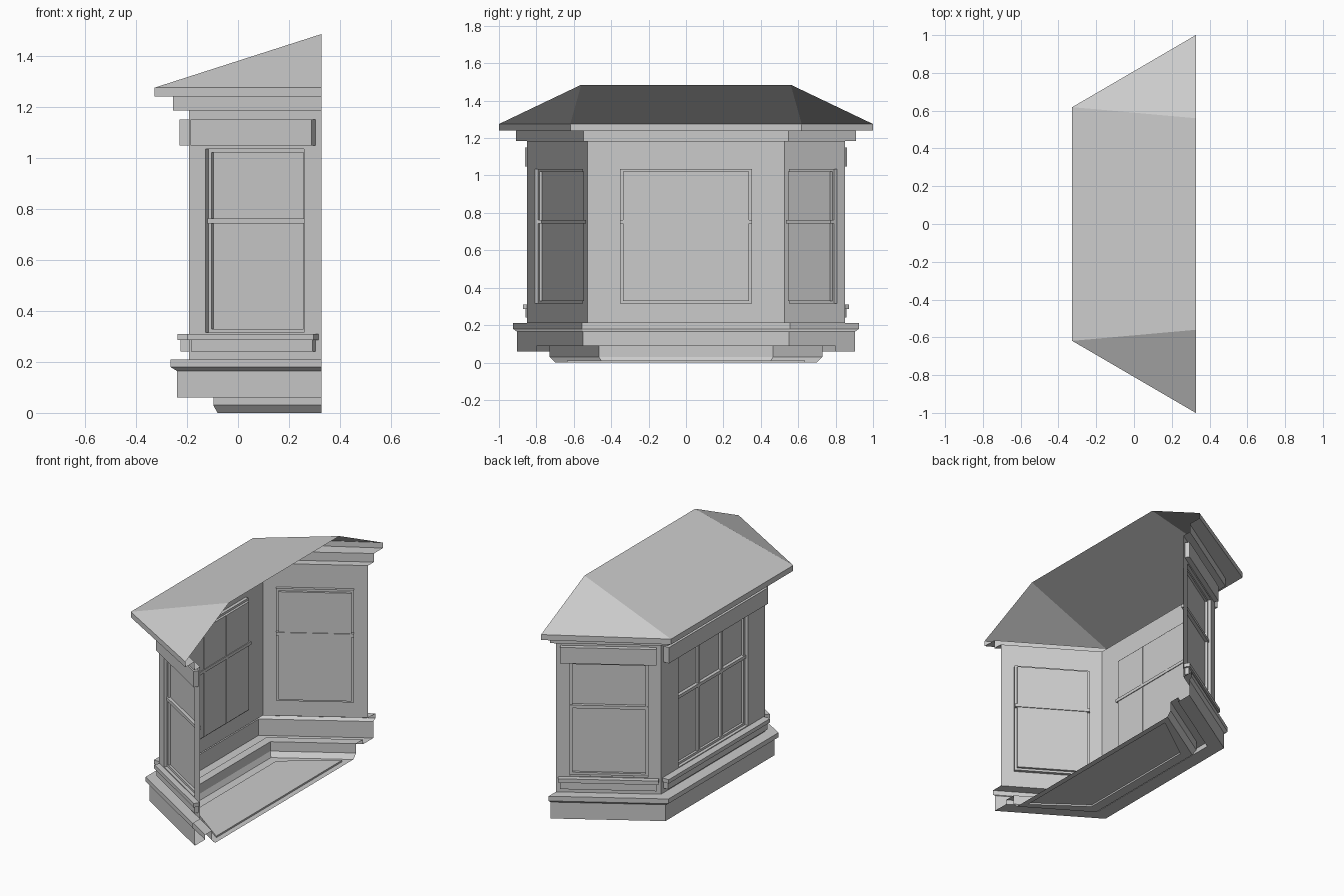
import bpy, bmesh
from mathutils import Vector

cube = bpy.data.objects.get("Cube")
if cube:
    bpy.data.objects.remove(cube)

paint = bpy.data.materials.new("light_grey_paint")
paint.use_nodes = True
GREY = (0.6, 0.6, 0.6, 1)
paint.diffuse_color = GREY
paint.node_tree.nodes["Principled BSDF"].inputs["Base Color"].default_value = GREY

BACK = 0.327      # open side that meets the house
SLOPE = 0.622     # splay of the angled walls


def finish(name, bm):
    mesh = bpy.data.meshes.new(name)
    bm.to_mesh(mesh)
    bm.free()
    mesh.materials.append(paint)
    obj = bpy.data.objects.new(name, mesh)
    bpy.context.collection.objects.link(obj)
    return obj


def plan(x, y_back, slope=SLOPE):
    """Three-sided bay outline from one open end to the other."""
    y = y_back - slope * (BACK - x)
    return [(BACK, -y_back), (x, -y), (x, y), (BACK, y_back)]


def sweep(name, profile):
    """Shell through (front x, back y, z[, slope]) levels, top to bottom."""
    bm = bmesh.new()
    rows = [[bm.verts.new((px, py, z)) for px, py in plan(x, y, *s)]
            for x, y, z, *s in profile]
    for up, low in zip(rows, rows[1:]):
        for i in range(3):
            bm.faces.new((up[i], up[i + 1], low[i + 1], low[i]))
    return finish(name, bm)


class Wall:
    """Local frame: s along the wall, z up, d outward."""

    def __init__(self, a, b):
        self.a = Vector((*a, 0))
        self.dir = Vector((*b, 0)) - self.a
        self.length = self.dir.length
        self.dir.normalize()
        self.out = Vector((-self.dir.y, self.dir.x, 0))

    def at(self, s, z, d):
        return self.a + self.dir * s + self.out * d + Vector((0, 0, z))

    def stepped(self, name, rects):
        """Nested rectangles (s0, s1, z0, z1, depth), the last one filled."""
        bm = bmesh.new()
        loops = [[bm.verts.new(self.at(s, z, d)) for s, z in
                  ((s0, z0), (s0, z1), (s1, z1), (s1, z0))]
                 for s0, s1, z0, z1, d in rects]
        for o, n in zip(loops, loops[1:]):
            for i in range(4):
                j = (i + 1) % 4
                bm.faces.new((o[i], o[j], n[j], n[i]))
        bm.faces.new(loops[-1])
        return finish(name, bm)

    def box(self, name, s0, s1, z0, z1, d0, d1):
        bm = bmesh.new()
        bmesh.ops.create_cube(bm, size=1)
        for v in bm.verts:
            v.co = self.at(s1 if v.co.x > 0 else s0, z1 if v.co.z > 0 else z0,
                           d1 if v.co.y > 0 else d0)
        bmesh.ops.recalc_face_normals(bm, faces=bm.faces)
        return finish(name, bm)


# Hipped roof
bm = bmesh.new()
e = [bm.verts.new((x, y, 1.275)) for x, y in plan(-BACK, 1.0, 0.583)]
r = [bm.verts.new((BACK, y, 1.485)) for y in (-0.56, 0.56)]
for f in ((e[0], r[0], e[1]), (e[1], r[0], r[1], e[2]), (e[2], r[1], e[3])):
    bm.faces.new(f)
bmesh.ops.recalc_face_normals(bm, faces=bm.faces)
if sum(f.normal.z for f in bm.faces) < 0:
    bmesh.ops.reverse_faces(bm, faces=bm.faces)
finish("roof", bm)

# Eaves and frieze
sweep("eaves_and_frieze", [
    (-BACK, 1.0, 1.275, 0.583), (-BACK, 1.0, 1.24, 0.583),
    (-0.255, 0.909, 1.24), (-0.255, 0.909, 1.185), (-0.192, 0.85, 1.185)])

# Ledge, base band and underside tray
sweep("base_moulding", [
    (-0.192, 0.85, 0.21), (-0.265, 0.924, 0.21), (-0.265, 0.924, 0.18),
    (-0.24, 0.904, 0.165), (-0.24, 0.904, 0.06), (-0.15, 0.8, 0.06),
    (-0.15, 0.8, 0.09), (-0.097, 0.73, 0.09), (-0.097, 0.73, 0.03),
    (-0.08, 0.7, 0)])

# Bottom board with a recessed panel
bm = bmesh.new()
board = bm.faces.new([bm.verts.new((x, y, 0)) for x, y in plan(-0.08, 0.7)])
board.normal_update()
if board.normal.z > 0:
    board.normal_flip()
bmesh.ops.inset_individual(bm, faces=[board], thickness=0.073)
bmesh.ops.inset_individual(bm, faces=[board], thickness=0.0005, depth=-0.01)
finish("bottom_board", bm)

# Walls with recessed sash windows, headers and sills
corners = plan(-0.192, 0.85)
sides = ("right", "front", "left")
for i, side in enumerate(sides):
    w = Wall(corners[i], corners[i + 1])
    L = w.length
    if side == "front":
        s0, s1 = L / 2 - 0.352, L / 2 + 0.352
        h0, h1 = 0.025, L - 0.025
        head, apron, sill = 0.038, 0.033, 0.045
    else:
        s0, s1, h0, h1 = 0.077, 0.53, 0.025, 0.585
        head, apron, sill = 0.03, 0.025, 0.035
        if side == "right":
            s0, s1, h0, h1 = L - s1, L - s0, L - h1, L - h0
    z0, z1, b = 0.315, 1.035, 0.014
    sash = (s0 + b, s1 - b, z0 + b, z1 - b)
    w.stepped(side + "_wall_and_window", [
        (0, L, 0.21, 1.185, 0), (s0, s1, z0, z1, 0), (s0, s1, z0, z1, -0.02),
        (*sash, -0.02), (*sash, -0.035)])
    w.box(side + "_meeting_rail", s0, s1, 0.742, 0.762, -0.04, -0.014)
    if side == "front":
        for k in (-1, 1):
            m = L / 2 + k * 0.115
            w.box("front_glazing_bar", m - 0.01, m + 0.01,
                  z0 + b, z1 - b, -0.037, -0.018)
    w.box(side + "_header", h0, h1, 1.048, 1.15, 0, head)
    w.box(side + "_sill_apron", h0, h1, 0.24, 0.285, 0, apron)
    w.box(side + "_sill", h0 - 0.012, h1 + 0.012, 0.285, 0.31, 0, sill)
